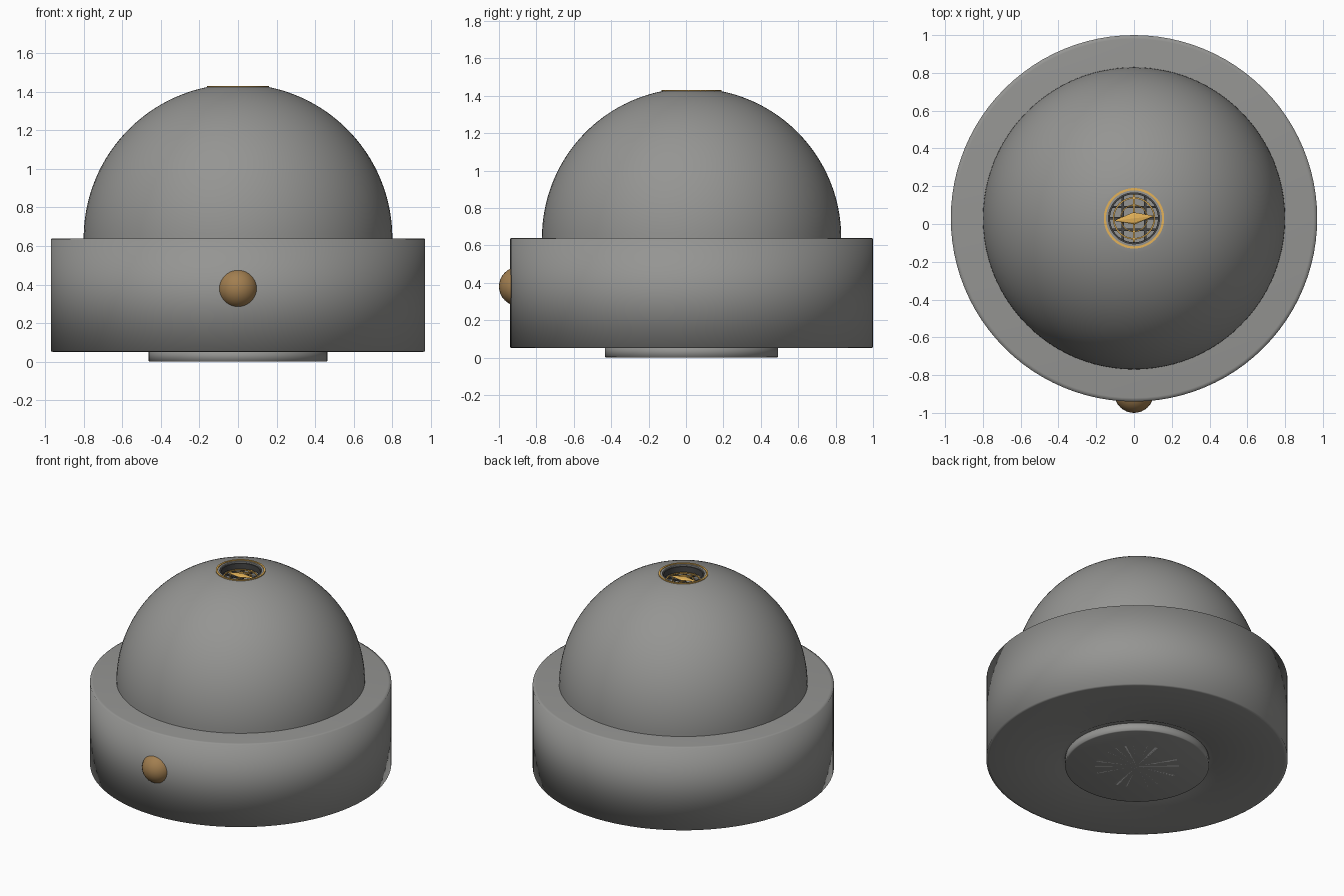
import bpy, bmesh, math
from mathutils import Matrix, Vector

cube = bpy.data.objects.get("Cube")
if cube:
    bpy.data.objects.remove(cube, do_unlink=True)

AXIS_Y = 0.03  # the round body sits slightly behind the origin


def material(name, rgb):
    m = bpy.data.materials.new(name)
    m.use_nodes = True
    m.diffuse_color = (*rgb, 1)
    m.node_tree.nodes["Principled BSDF"].inputs["Base Color"].default_value = (*rgb, 1)
    return m


GREY = material("grey shell", (0.3, 0.3, 0.29))
BRONZE = material("bronze", (0.36, 0.21, 0.08))
GOLD = material("gold", (0.78, 0.45, 0.1))
DARK = material("dark grey", (0.06, 0.06, 0.06))
PALE = material("pale grey", (0.75, 0.75, 0.75))


def finish(name, bm, mats, smooth=True, at=(0, AXIS_Y, 0)):
    mesh = bpy.data.meshes.new(name)
    for f in bm.faces:
        f.smooth = smooth
    bm.to_mesh(mesh)
    bm.free()
    for m in mats:
        mesh.materials.append(m)
    obj = bpy.data.objects.new(name, mesh)
    obj.location = at
    bpy.context.collection.objects.link(obj)
    return obj


def lathe(name, profile, mat, steps=96, sharp=None, closed=False):
    """Spin (radius, height) points around the vertical axis."""
    bm = bmesh.new()
    vs = [bm.verts.new((r, 0, z)) for r, z in profile]
    edges = [bm.edges.new(p) for p in zip(vs, vs[1:])]
    if closed:
        edges.append(bm.edges.new((vs[-1], vs[0])))
    bmesh.ops.spin(bm, geom=vs + edges, cent=(0, 0, 0), axis=(0, 0, 1),
                   angle=math.tau, steps=steps, use_duplicate=False)
    bmesh.ops.remove_doubles(bm, verts=bm.verts, dist=0.0005)
    bmesh.ops.recalc_face_normals(bm, faces=bm.faces)
    obj = finish(name, bm, [mat])
    if sharp:
        bpy.ops.object.select_all(action='DESELECT')
        bpy.context.view_layer.objects.active = obj
        obj.select_set(True)
        bpy.ops.object.shade_smooth_by_angle(angle=math.radians(sharp))
    return obj


# Drum base, softly shaded between narrow rim loops, with a groove underneath
lathe("base", [(0, 0.64), (0.95, 0.64), (0.97, 0.637), (0.97, 0.053),
               (0.95, 0.05), (0.5, 0.05), (0.49, 0.055), (0.46, 0.055), (0, 0.055)], GREY)

# Round foot
lathe("foot", [(0, 0.06), (0.455, 0.06), (0.463, 0.055), (0.463, 0.003),
               (0.455, 0), (0, 0)], GREY)

# Fan disc under the foot, with alternating spokes
bm = bmesh.new()
bmesh.ops.create_cone(bm, cap_ends=True, cap_tris=True, segments=72,
                      radius1=0.27, radius2=0.27, depth=0.002)
for f in bm.faces:
    c = f.calc_center_median()
    spoke = int((math.atan2(c.y, c.x) + math.pi) / math.tau * 72)
    f.material_index = int(f.normal.z < -0.5 and spoke % 3 == 0)
finish("fan_disc", bm, [GREY, PALE], smooth=False, at=(0, AXIS_Y, 0.001))

# Dome with an open top leading into a shallow well
R, CENTRE, HOLE = 0.8, 0.64, 0.155
start = math.acos(HOLE / R)
dome = [(R * math.cos(start * i / 40), CENTRE + R * math.sin(start * i / 40)) for i in range(41)]
top = dome[-1][1]
lathe("dome", dome + [(0.135, top), (0.135, top - 0.09), (0, top - 0.09)], GREY, sharp=40)


def ring(name, radius, width, z, height, mat):
    a, b = radius - width / 2, radius + width / 2
    lathe(name, [(a, z), (b, z), (b, z + height), (a, z + height)], mat, 64, 40, True)


# Bezel and the concentric rings inside the well
ring("bezel", 0.154, 0.012, top - 0.01, 0.015, GOLD)
ring("well_liner", 0.133, 0.012, top - 0.05, 0.04, DARK)
ring("outer_ring", 0.108, 0.008, top - 0.05, 0.008, GOLD)
ring("inner_ring", 0.07, 0.006, top - 0.05, 0.008, GOLD)


def bar(name, size, at, mat):
    bm = bmesh.new()
    bmesh.ops.create_cube(bm, size=1, matrix=Matrix.Diagonal(Vector((*size, 1))))
    finish(name, bm, [mat], False, at)


# Dark grille across the well, and a gold centre bar
for i in (-1, 0, 1):
    off = i * 0.06
    length = 2 * math.sqrt(0.135 ** 2 - off ** 2)
    bar("grille_bar_across", (length, 0.012, 0.008), (0, AXIS_Y + off, top - 0.06), DARK)
    bar("grille_bar_along", (0.012, length, 0.008), (off, AXIS_Y, top - 0.062), DARK)
bar("centre_bar", (0.008, 0.25, 0.008), (0, AXIS_Y, top - 0.05), GOLD)

# Pointed needle lying across the rings
bm = bmesh.new()
bmesh.ops.create_cone(bm, segments=8, radius1=0.032, radius2=0, depth=0.11,
                      matrix=Matrix.Translation((0, 0, 0.055)))
bmesh.ops.mirror(bm, geom=bm.verts[:] + bm.edges[:] + bm.faces[:], axis='Z', merge_dist=0.001)
bmesh.ops.recalc_face_normals(bm, faces=bm.faces)
bmesh.ops.rotate(bm, verts=bm.verts, matrix=Matrix.Rotation(math.pi / 2, 3, 'Y'))
bmesh.ops.scale(bm, verts=bm.verts, vec=(1, 1, 0.3))
bmesh.ops.rotate(bm, verts=bm.verts, matrix=Matrix.Rotation(0.12, 3, 'Z'))
finish("needle", bm, [GOLD], False, (0, AXIS_Y, top - 0.035))

# Round button on the front
bm = bmesh.new()
bmesh.ops.create_uvsphere(bm, u_segments=32, v_segments=16, radius=0.104)
finish("front_button", bm, [BRONZE], True, (0, -0.896, 0.38))
